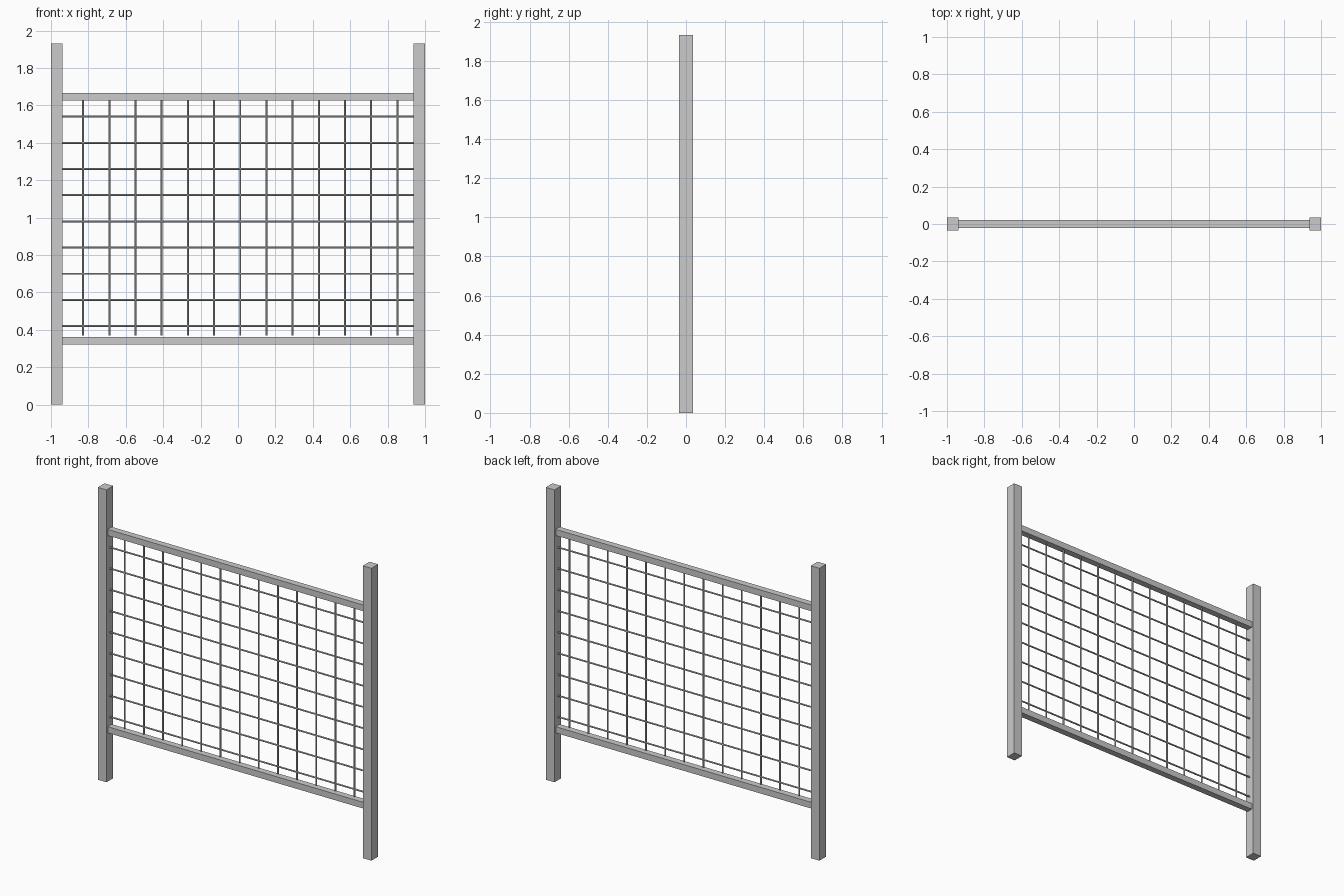
import bpy
from math import pi

if "Cube" in bpy.data.objects:
    bpy.data.objects.remove(bpy.data.objects["Cube"])

def box(name, x0, x1, y, z0, z1):
    bpy.ops.mesh.primitive_cube_add(size=1, location=((x0 + x1) / 2, 0, (z0 + z1) / 2))
    ob = bpy.context.object
    ob.name = name
    ob.scale = (x1 - x0, 2 * y, z1 - z0)
    bpy.ops.object.transform_apply(location=False, rotation=False, scale=True)
    return ob

def wire(name, length, location, rotation=(0, 0, 0)):
    bpy.ops.mesh.primitive_cylinder_add(vertices=8, radius=WIRE_R, depth=length,
                                        location=location, rotation=rotation)
    ob = bpy.context.object
    ob.name = name
    bpy.ops.object.shade_smooth_by_angle()
    return ob

WIRE_R = 0.0053
INNER = 0.937      # inner face of the posts
STEP = 0.14        # mesh spacing

# Posts
box("left_post", -1, -INNER, 0.035, 0, 1.932)
box("right_post", INNER, 1, 0.035, 0, 1.932)

# Rails
box("top_rail", -INNER, INNER, 0.0215, 1.625, 1.666)
box("bottom_rail", -INNER, INNER, 0.0215, 0.321, 0.362)

# Vertical wires, stopping just above the bottom rail
z0, z1 = 0.371, 1.63
for i in range(13):
    wire(f"vertical_wire_{i + 1}", z1 - z0, (-0.828 + STEP * i, 0, (z0 + z1) / 2))

# Horizontal wires between the posts
for i in range(9):
    wire(f"horizontal_wire_{i + 1}", 2 * INNER, (0, 0, 0.42 + STEP * i), (0, pi / 2, 0))
